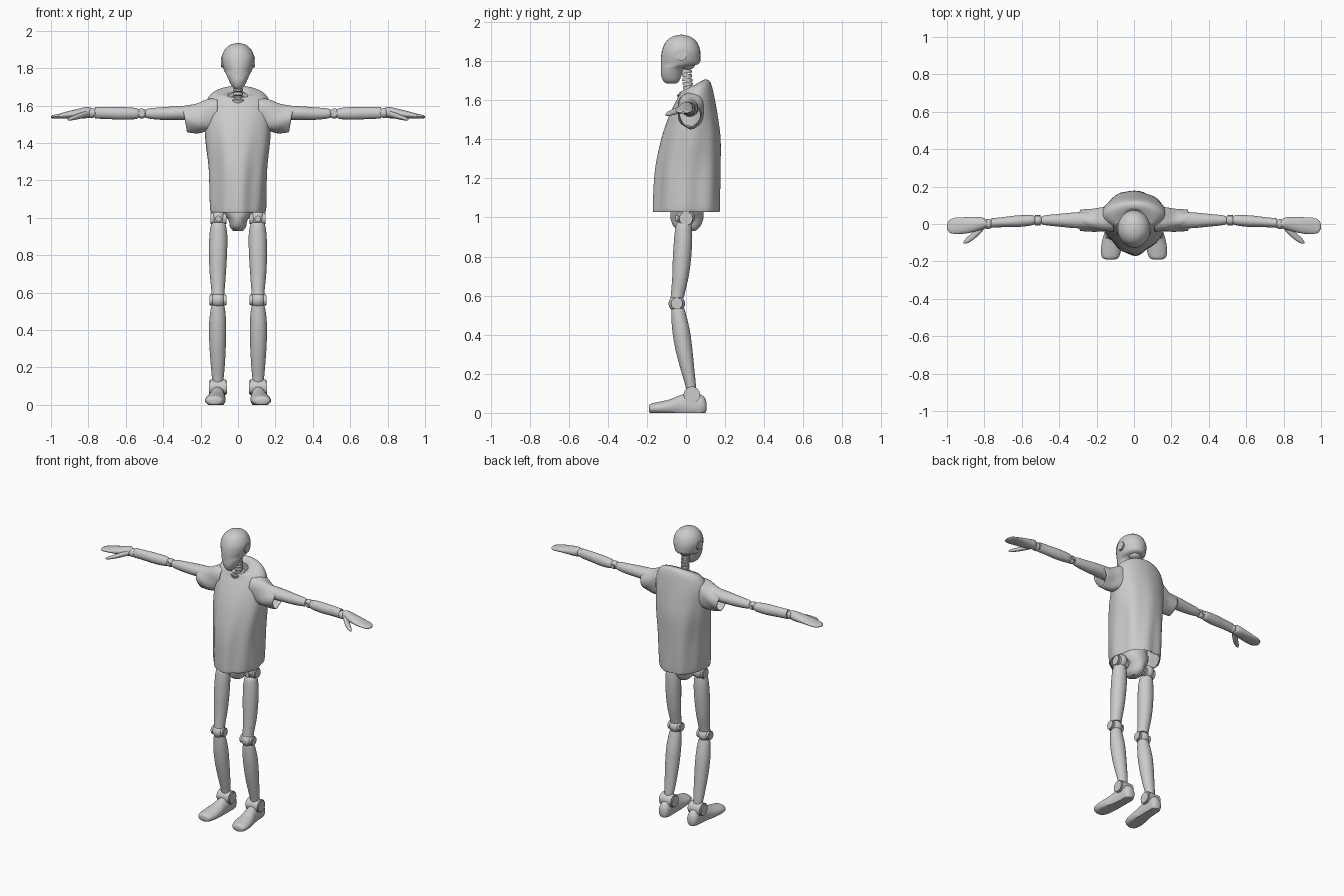
import bpy
import bmesh
import math
from mathutils import Vector, Matrix

default_cube = bpy.data.objects.get("Cube")
if default_cube:
    bpy.data.objects.remove(default_cube, do_unlink=True)

# One plain grey for the whole figure
grey = bpy.data.materials.new("plain_grey")
grey.use_nodes = True
grey.diffuse_color = (0.6, 0.6, 0.6, 1)
grey.node_tree.nodes["Principled BSDF"].inputs["Base Color"].default_value = grey.diffuse_color

SIDES = (("left", 1), ("right", -1))


def finish(name, bm, thickness=0):
    """Turn a bmesh into a smooth shaded object."""
    bmesh.ops.recalc_face_normals(bm, faces=bm.faces)
    mesh = bpy.data.meshes.new(name)
    bm.to_mesh(mesh)
    bm.free()
    mesh.materials.append(grey)
    obj = bpy.data.objects.new(name, mesh)
    bpy.context.collection.objects.link(obj)
    if thickness:
        solid = obj.modifiers.new("cloth_thickness", "SOLIDIFY")
        solid.thickness = thickness
        solid.offset = -1
    bpy.ops.object.select_all(action="DESELECT")
    obj.select_set(True)
    bpy.context.view_layer.objects.active = obj
    bpy.ops.object.shade_smooth_by_angle(angle=math.radians(40))
    return obj


def smooth_stations(stations, steps):
    """Interpolate the stations with a smooth spline."""
    rows = [stations[0]] + list(stations) + [stations[-1]]
    result = []
    for a, b, c, d in zip(rows, rows[1:], rows[2:], rows[3:]):
        for i in range(steps):
            t = i / steps
            result.append([
                q + t / 2 * (r - p + t * (2 * p - 5 * q + 4 * r - s + t * (3 * (q - r) + s - p)))
                for p, q, r, s in zip(a, b, c, d)])
    result.append(list(stations[-1]))
    return result


def loft(name, axis, stations, side=1, sides=28, steps=4, capped=True, fold=None, floor=False, thickness=0):
    """Stations: position, two centres, two radii and, if needed, a tilt."""
    bm = bmesh.new()
    rings = []
    for station in smooth_stations(stations, steps):
        pos, ca, cb, ra, rb = station[:5]
        tilt = station[5] if len(station) > 5 else 0
        ring = []
        for i in range(sides):
            angle = math.tau * i / sides
            scale = 1 + (fold(angle, pos) if fold else 0)
            u = ca + ra * scale * math.cos(angle)
            v = cb + rb * scale * math.sin(angle)
            w = pos + tilt * math.sin(angle)
            co = {"X": (w, u, v), "Y": (u, w, v), "Z": (u, v, w)}[axis]
            height = max(co[2], 0) if floor else co[2]
            ring.append(bm.verts.new((co[0] * side, co[1], height)))
        rings.append(ring)
    for low, high in zip(rings, rings[1:]):
        for i in range(sides):
            j = (i + 1) % sides
            bm.faces.new((low[i], low[j], high[j], high[i]))
    if capped:
        bm.faces.new(rings[0])
        bm.faces.new(rings[-1])
    return finish(name, bm, thickness)


def ball(name, centre, size):
    bm = bmesh.new()
    bmesh.ops.create_uvsphere(bm, u_segments=24, v_segments=16, radius=1)
    bmesh.ops.transform(bm, matrix=Matrix.Translation(centre) @ Matrix.Diagonal((*size, 1)), verts=bm.verts)
    return finish(name, bm)


def disc(name, centre, direction, radius, depth):
    """Bevelled round plate or pin."""
    bm = bmesh.new()
    bmesh.ops.create_cone(bm, cap_ends=True, segments=28, radius1=radius, radius2=radius, depth=depth)
    rim = [e for e in bm.edges if abs(e.verts[0].co.z - e.verts[1].co.z) < depth / 2]
    bmesh.ops.bevel(bm, geom=rim, offset=min(depth, radius) * 0.15, segments=2, affect="EDGES")
    turn = Vector((0, 0, 1)).rotation_difference(Vector(direction)).to_matrix().to_4x4()
    bmesh.ops.transform(bm, matrix=Matrix.Translation(centre) @ turn, verts=bm.verts)
    return finish(name, bm)


# Head: rounded skull narrowing to a mask-like chin
loft("head", "Z", [
    (1.685, 0, -.075, .012, .025), (1.70, 0, -.075, .03, .042), (1.73, 0, -.075, .047, .053),
    (1.765, 0, -.068, .062, .06), (1.785, 0, -.033, .073, .096), (1.82, 0, -.027, .084, .101),
    (1.86, 0, -.025, .087, .096), (1.9, 0, -.024, .07, .078), (1.925, 0, -.024, .04, .046),
    (1.935, 0, -.024, .004, .005)])
for label, s in SIDES:
    disc(label + "_ear_disc", (s * .082, -.025, 1.833), (1, 0, 0), .03, .016)

# Neck: a stack of short segments on a collar
for i in range(7):
    t = i / 6
    disc("neck_segment", (0, .012 - .01 * t, 1.64 + .13 * t), (0, .1, 1), .026, .018)
ball("skull_joint", (0, .005, 1.78), (.04, .04, .025))
disc("neck_collar", (0, .0, 1.63), (0, -.3, 1), .045, .025)

# Torso under the shirt
loft("torso", "Z", [
    (1.0, 0, .01, .06, .07), (1.15, 0, .02, .08, .07), (1.4, 0, .02, .12, .08),
    (1.55, 0, .02, .13, .07), (1.63, 0, .02, .06, .04)])
loft("pelvis", "Z", [
    (.93, 0, .01, .025, .035), (.95, 0, .005, .042, .065), (.99, 0, .005, .052, .083),
    (1.03, 0, .005, .08, .085), (1.07, 0, .005, .09, .08)])


def shirt_folds(angle, height):
    """Long vertical folds which grow toward the hem."""
    drop = min(max((1.62 - height) / .4, 0), 1)
    waves = math.sin(5 * angle + 3 * height) + .7 * math.sin(9 * angle - 4 * height)
    return .028 * drop * waves


# Loose shirt, open at hem and collar
loft("shirt_body", "Z", [
    (1.03, 0, .007, .137, .165, 0), (1.05, 0, .007, .147, .17, 0), (1.25, 0, .012, .155, .167, 0),
    (1.4, 0, .025, .172, .152, 0), (1.5, 0, .035, .178, .13, 0), (1.58, 0, .043, .178, .107, .01),
    (1.64, 0, .045, .16, .088, .03), (1.672, 0, .043, .12, .072, .03),
    (1.67, 0, .03, .065, .056, .032), (1.65, 0, .02, .05, .045, .025)],
    sides=72, steps=6, capped=False, fold=shirt_folds, thickness=.006)


def sleeve_folds(angle, reach):
    return .05 * math.sin(4 * angle + 30 * reach)


for label, s in SIDES:
    # Short wide sleeve
    loft(label + "_sleeve", "X", [
        (.11, .03, 1.56, .07, .09, 0), (.17, .025, 1.547, .067, .088, 0),
        (.22, .02, 1.53, .06, .077, .005), (.285, .02, 1.527, .055, .067, .012)],
        s, sides=40, capped=False, fold=sleeve_folds, thickness=.005)

    # Arm with joints at the elbow and wrist
    loft(label + "_upper_arm", "X", [
        (.15, .02, 1.56, .045, .045), (.3, .02, 1.56, .043, .038), (.4, .02, 1.557, .034, .034),
        (.47, .02, 1.557, .027, .028), (.495, .02, 1.557, .02, .022)], s)
    ball(label + "_elbow", (s * .515, .02, 1.557), (.027, .026, .027))
    disc(label + "_elbow_pin", (s * .515, .02, 1.557), (0, 1, 0), .014, .058)
    loft(label + "_forearm", "X", [
        (.53, .02, 1.557, .021, .022), (.55, .02, 1.557, .028, .03), (.62, .015, 1.558, .031, .034),
        (.7, .01, 1.56, .027, .032), (.765, .005, 1.561, .025, .031)], s)
    ball(label + "_wrist", (s * .78, 0, 1.56), (.026, .027, .027))

    # Mitten hand with a thumb
    loft(label + "_hand", "X", [
        (.785, 0, 1.562, .018, .026), (.81, .003, 1.562, .032, .03), (.86, -.003, 1.556, .04, .025),
        (.91, -.008, 1.55, .044, .019), (.96, -.01, 1.543, .043, .012), (.988, -.012, 1.54, .032, .009),
        (1, -.014, 1.538, .01, .004)], s)
    loft(label + "_thumb", "X", [
        (.80, -.015, 1.558, .012, .015), (.84, -.045, 1.546, .023, .016), (.875, -.075, 1.535, .02, .012),
        (.9, -.092, 1.528, .013, .009), (.912, -.1, 1.525, .004, .003)], s, sides=16)

    # Hip joint
    ball(label + "_hip", (s * .105, 0, 1.0), (.038, .045, .045))
    disc(label + "_hip_bolt", (s * .105, -.01, .995), (0, 1, 0), .016, .09)
    disc(label + "_hip_plate", (s * .105, 0, .995), (1, 0, 0), .035, .085)

    # Leg
    loft(label + "_thigh", "Z", [
        (.59, .107, -.045, .035, .034), (.62, .107, -.04, .036, .036), (.7, .108, -.028, .043, .042),
        (.8, .107, -.02, .048, .047), (.9, .105, -.014, .048, .046), (.96, .105, -.012, .04, .04),
        (.975, .105, -.01, .03, .03)], s)
    ball(label + "_knee", (s * .107, -.047, .56), (.041, .042, .042))
    disc(label + "_knee_plate", (s * .107, -.047, .56), (1, 0, 0), .03, .092)
    loft(label + "_calf", "Z", [
        (.11, .108, .028, .027, .025), (.15, .108, .022, .032, .028), (.22, .108, .008, .038, .035),
        (.32, .109, -.01, .044, .043), (.42, .109, -.025, .046, .045), (.5, .108, -.037, .04, .038),
        (.535, .107, -.042, .032, .033)], s)

    # Ankle and foot, flat on the ground
    disc(label + "_ankle_plate", (s * .107, .03, .093), (1, 0, 0), .042, .098)
    loft(label + "_foot", "Y", [
        (-.19, .126, .022, .02, .012), (-.18, .126, .022, .043, .025), (-.14, .123, .024, .054, .032),
        (-.08, .117, .028, .051, .042), (-.03, .111, .034, .042, .056), (.03, .107, .038, .038, .068),
        (.08, .106, .036, .036, .056), (.1, .105, .034, .025, .036), (.106, .105, .034, .01, .012)],
        s, floor=True)
